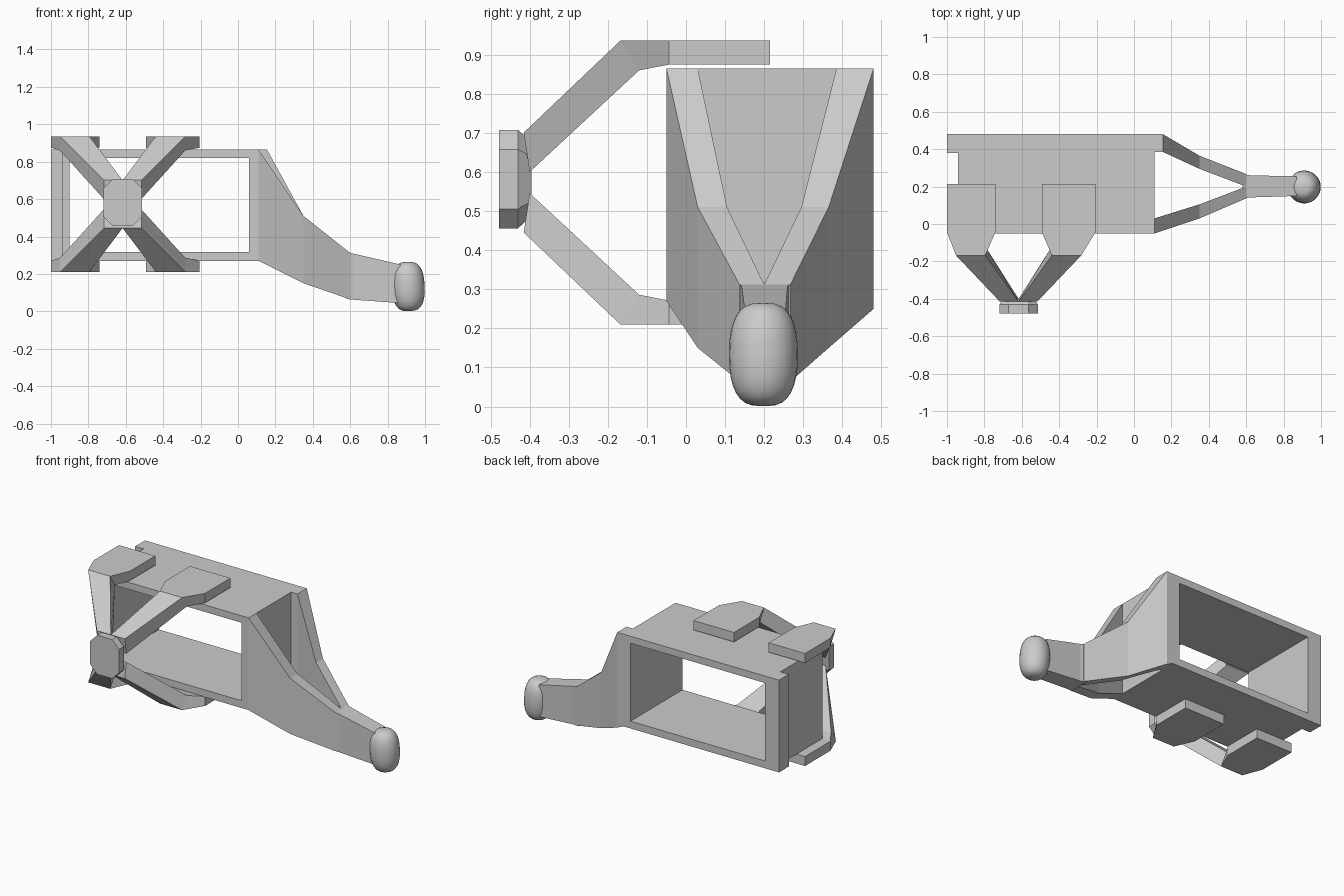
import bpy, bmesh, math
from mathutils import Matrix, Vector

if "Cube" in bpy.data.objects:
    bpy.data.objects.remove(bpy.data.objects["Cube"], do_unlink=True)

GREY = bpy.data.materials.new("plain_grey")
GREY.use_nodes = True
GREY.diffuse_color = (0.6, 0.6, 0.6, 1)
GREY.node_tree.nodes["Principled BSDF"].inputs["Base Color"].default_value = (0.6, 0.6, 0.6, 1)


def finish(name, bm):
    bmesh.ops.recalc_face_normals(bm, faces=bm.faces)
    mesh = bpy.data.meshes.new(name)
    bm.to_mesh(mesh)
    bm.free()
    mesh.materials.append(GREY)
    obj = bpy.data.objects.new(name, mesh)
    bpy.context.collection.objects.link(obj)
    return obj


def loft(name, sections):
    """Join equal-length rings of points into a closed solid."""
    bm = bmesh.new()
    rings = [[bm.verts.new(p) for p in s] for s in sections]
    n = len(rings[0])
    for a, b in zip(rings, rings[1:]):
        for i in range(n):
            j = (i + 1) % n
            bm.faces.new((a[i], a[j], b[j], b[i]))
    bm.faces.new(rings[0])
    bm.faces.new(rings[-1])
    return finish(name, bm)


def slab(name, outline, z0, z1):
    return loft(name, [[(x, y, z) for x, y in outline] for z in (z0, z1)])


def section(x, y0, y1, z0, z1):
    return [(x, y0, z0), (x, y1, z0), (x, y1, z1), (x, y0, z1)]


# Box frame with a stepped end and a window through it
frame = slab("box_frame", [(-1, .48), (-1, .38), (-.94, .38), (-.94, -.05),
                           (.11, -.05), (.11, .48)], .27, .865)
cutter = slab("window_cutter", [(-.9, -.2), (.06, -.2), (.06, .7), (-.9, .7)], .317, .82)
cutter.hide_render = True
cut = frame.modifiers.new("window", 'BOOLEAN')
cut.operation = 'DIFFERENCE'
cut.solver = 'EXACT'
cut.object = cutter
bpy.context.view_layer.objects.active = frame
bpy.ops.object.modifier_apply(modifier=cut.name)
bpy.data.objects.remove(cutter, do_unlink=True)

# Two converging arm plates and the neck they meet in
loft("front_arm_plate", [section(.11, -.05, .03, .27, .865),
                         section(.35, .03, .105, .15, .51),
                         section(.6, .137, .2, .064, .312)])
loft("back_arm_plate", [section(.11, .385, .48, .27, .865),
                        section(.155, .385, .48, .25, .865),
                        section(.35, .295, .365, .15, .51),
                        section(.6, .2, .267, .064, .312)])
loft("neck", [section(.58, .135, .268, .066, .317),
              section(.62, .142, .26, .062, .308),
              section(.87, .15, .255, .044, .25)])

# Rounded end knob, turned around a slightly tilted upright axis
bm = bmesh.new()
rows, sides = 16, 28
rings = []
for r in range(1, rows):
    t = math.pi * r / rows
    c = math.cos(t)
    radius = .088 * math.sin(t) ** .65
    height = .132 * math.copysign(abs(c) ** .85, c)
    rings.append([bm.verts.new((radius * math.cos(math.tau * k / sides),
                                radius * math.sin(math.tau * k / sides), height))
                  for k in range(sides)])
for a, b in zip(rings, rings[1:]):
    for k in range(sides):
        j = (k + 1) % sides
        bm.faces.new((a[k], a[j], b[j], b[k]))
for ring, z in ((rings[0], .132), (rings[-1], -.132)):
    tip = bm.verts.new((0, 0, z))
    for k in range(sides):
        bm.faces.new((ring[k], ring[(k + 1) % sides], tip))
bm.transform(Matrix.Translation((.91, .198, .133)) @ Matrix.Rotation(math.radians(-3), 4, 'Y'))
knob = finish("end_knob", bm)
for poly in knob.data.polygons:
    poly.use_smooth = True

# Four padded legs, mirrored about the hub
HUB_X, MID_Z = -.617, .573


def leg(name, sx, sz):
    def ring(inner, outer, top, bottom):
        pts = [(inner, *top), (outer, *top), (outer, *bottom), (inner, *bottom)]
        return [(max(HUB_X + sx * x, -1), y, MID_Z + sz * z) for x, y, z in pts]
    return loft(name, [
        ring(.124, .412, (.215, .363), (.215, .302)),
        ring(.124, .412, (-.043, .363), (-.043, .302)),
        ring(.178, .335, (-.168, .363), (-.12, .287)),
        ring(0, .1, (-.415, .128), (-.4, .027))])


for side, sx in (("left", 1), ("right", -1)):
    for level, sz in (("upper", 1), ("lower", -1)):
        leg(f"{level}_{side}_leg", sx, sz)

# Chamfered hub where the legs cross
w, h, c = .103, .126, .05
octagon = [(w, h - c), (w - c, h), (c - w, h), (-w, h - c),
           (-w, c - h), (c - w, -h), (w - c, -h), (w, c - h)]
loft("hub", [[(HUB_X + x * s, y, .582 + z * s) for x, z in octagon]
             for y, s in ((-.478, 1), (-.43, 1), (-.395, .75))])
